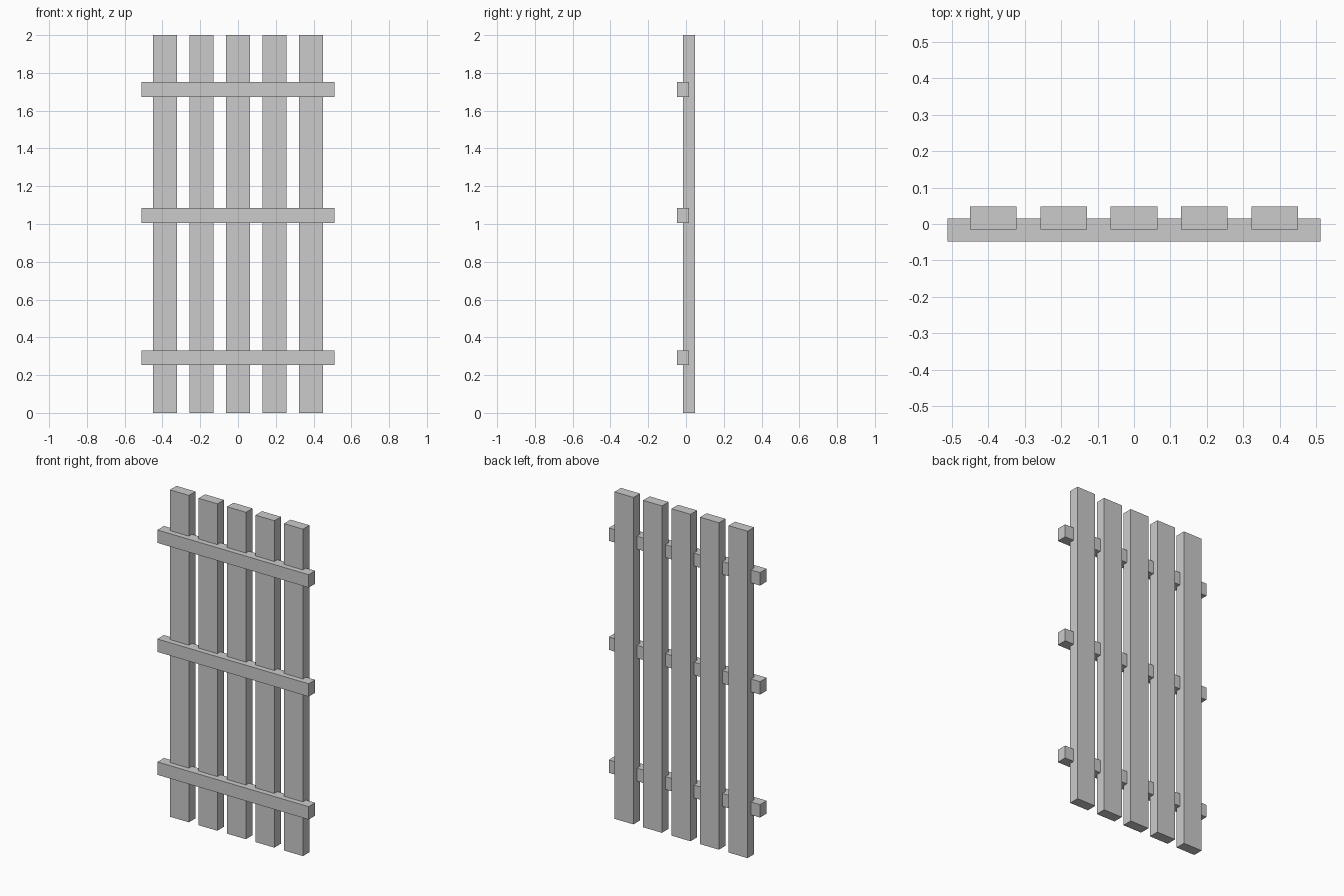
import bpy

if "Cube" in bpy.data.objects:
    bpy.data.objects.remove(bpy.data.objects["Cube"])


def box(name, size, location):
    bpy.ops.mesh.primitive_cube_add(size=1, location=location)
    obj = bpy.context.object
    obj.name = name
    obj.scale = size
    bpy.ops.object.transform_apply(location=False, rotation=False, scale=True)
    return obj


# Upright planks, evenly spaced
for i in range(5):
    box(f"plank_{i + 1}", (0.128, 0.063, 2.0), ((i - 2) * 0.193, 0.0165, 1.0))

# Horizontal rails, let into the front of the planks
for name, z in (("lower", 0.292), ("middle", 1.044), ("upper", 1.711)):
    box(f"{name}_rail", (1.024, 0.063, 0.079), (0, -0.0165, z))
